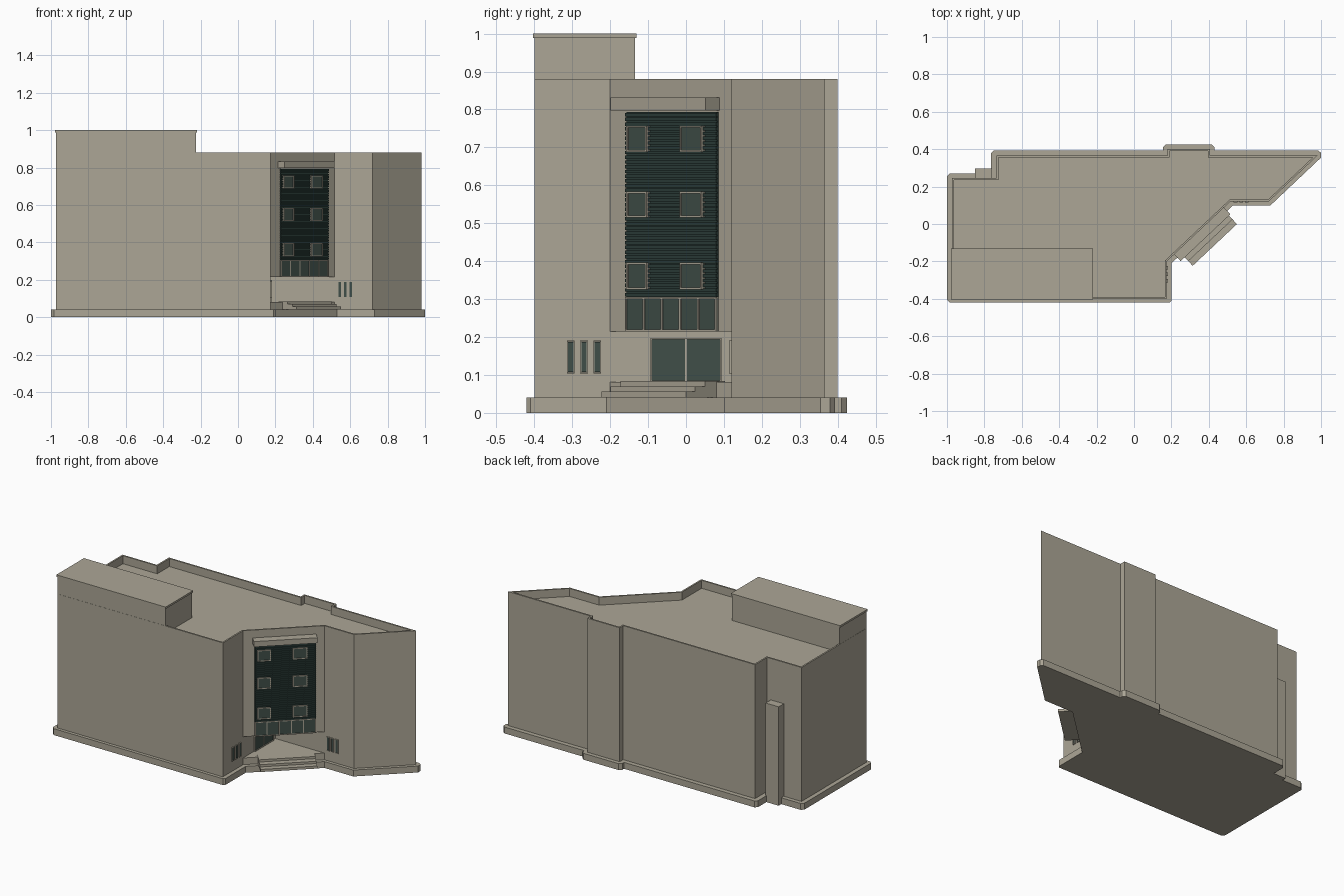
import bpy, bmesh
from mathutils import Vector

if "Cube" in bpy.data.objects:
    bpy.data.objects.remove(bpy.data.objects["Cube"])


def material(name, rgb):
    m = bpy.data.materials.new(name)
    lin = [((c / 255 + 0.055) / 1.055) ** 2.4 for c in rgb]
    m.diffuse_color = (*lin, 1)
    m.use_nodes = True
    m.node_tree.nodes["Principled BSDF"].inputs["Base Color"].default_value = m.diffuse_color
    return m


STONE = material("beige stone", (172, 166, 150))
GLASS = material("green grey glass", (64, 79, 73))
SLAT = material("dark green slats", (44, 62, 58))


def finish(name, bm, mat):
    bmesh.ops.recalc_face_normals(bm, faces=bm.faces)
    mesh = bpy.data.meshes.new(name)
    bm.to_mesh(mesh)
    bm.free()
    mesh.materials.append(mat)
    ob = bpy.data.objects.new(name, mesh)
    bpy.context.collection.objects.link(ob)
    return ob


def add_prism(bm, outline, z0, z1):
    """Extrude a plan outline upwards; returns the top face."""
    low = [bm.verts.new((x, y, z0)) for x, y in outline]
    top = [bm.verts.new((x, y, z1)) for x, y in outline]
    n = len(outline)
    for i in range(n):
        j = (i + 1) % n
        bm.faces.new((low[i], low[j], top[j], top[i]))
    bm.faces.new(low[::-1])
    return bm.faces.new(top)


def prism(name, outline, z0, z1, mat=STONE, parapet=0):
    bm = bmesh.new()
    top = add_prism(bm, outline, z0, z1)
    if parapet:
        bm.normal_update()
        bmesh.ops.inset_individual(bm, faces=[top], thickness=0.01, use_even_offset=True)
        ext = bmesh.ops.extrude_discrete_faces(bm, faces=[top])["faces"]
        bmesh.ops.translate(bm, verts=ext[0].verts[:], vec=(0, 0, -parapet))
    return finish(name, bm, mat)


def rect(x0, x1, y0, y1):
    return [(x0, y0), (x1, y0), (x1, y1), (x0, y1)]


def wall_boxes(name, wall, boxes, mat):
    """Boxes (along0, along1, out0, out1, z0, z1) placed relative to a wall."""
    start, d = Vector(wall[0]), (Vector(wall[1]) - Vector(wall[0])).normalized()
    n = Vector((d.y, -d.x))
    bm = bmesh.new()
    for t0, t1, p0, p1, z0, z1 in boxes:
        add_prism(bm, [start + d * t + n * p for t, p in rect(t0, t1, p0, p1)], z0, z1)
    return finish(name, bm, mat)


def frame(t0, t1, p0, p1, z0, z1, w):
    """Four bars around an opening."""
    return [(t0, t0 + w, p0, p1, z0, z1), (t1 - w, t1, p0, p1, z0, z1),
            (t0 + w, t1 - w, p0, p1, z0, z0 + w), (t0 + w, t1 - w, p0, p1, z1 - w, z1)]


# Main masses
A, B = (0.175, -0.2), (0.515, 0.12)
CORNER = (0.175, 0.12)
back = [(0.72, 0.12), (0.98, 0.365), (0.405, 0.365), (0.405, 0.4), (0.18, 0.4), (0.18, 0.365),
        (-0.735, 0.365), (-0.735, 0.245), (-0.973, 0.245), (-0.973, -0.4), (0.175, -0.4)]
prism("upper_building", [A, B] + back, 0.215, 0.88, parapet=0.05)
prism("ground_floor", [CORNER] + back, 0.03, 0.215)
prism("plinth", [(-1, -0.405), (-0.985, -0.42), (0.19, -0.42), (0.2, -0.41), (0.2, -0.21),
                 (0.53, 0.1), (0.73, 0.1), (1, 0.355), (1, 0.38), (0.985, 0.393),
                 (0.43, 0.393), (0.43, 0.41), (0.415, 0.425), (0.17, 0.425), (0.155, 0.41),
                 (0.155, 0.393), (-0.75, 0.393), (-0.765, 0.378), (-0.765, 0.27),
                 (-0.985, 0.27), (-1, 0.255)], 0, 0.04)
prism("back_pilaster", rect(-0.85, -0.76, 0.24, 0.296), 0, 0.62)

# Rooftop block with thin cap
prism("roof_block", rect(-0.972, -0.225, -0.399, -0.135), 0.825, 0.99)
prism("roof_block_cap", rect(-0.978, -0.22, -0.403, -0.13), 0.988, 1.0)

# Entrance porch and steps
DIAG = (A, B)
prism("porch_floor", [A, B, CORNER], 0.035, 0.082)
wall_boxes("entrance_steps", DIAG,
           [(0.085, 0.41, -0.03, 0.112, 0.04, 0.056),
            (0.085, 0.41, -0.03, 0.078, 0.056, 0.07),
            (0.085, 0.41, -0.03, 0.042, 0.07, 0.084)], STONE)

# Canopy over the louvred bay
wall_boxes("canopy", DIAG, [(0.055, 0.42, -0.01, 0.05, 0.797, 0.831)], STONE)

# Louvre bay
T0, T1 = 0.067, 0.417
wall_boxes("louvre_backing", DIAG, [(T0, T1, -0.005, 0.003, 0.305, 0.793)], SLAT)
PITCH = 0.0125
wall_boxes("louvre_slats", DIAG,
           [(T0, T1, 0.002, 0.010, 0.307 + i * PITCH, 0.316 + i * PITCH) for i in range(39)], SLAT)

# Windows set in the louvres
frames, panes = [], []
for z0, z1 in ((0.325, 0.396), (0.515, 0.584), (0.688, 0.757)):
    for t0, t1 in ((0.08, 0.157), (0.284, 0.368)):
        frames += frame(t0, t1, 0, 0.017, z0, z1, 0.005)
        panes.append((t0 + 0.004, t1 - 0.004, 0, 0.013, z0 + 0.004, z1 - 0.004))
wall_boxes("window_frames", DIAG, frames, STONE)
wall_boxes("window_panes", DIAG, panes, GLASS)

# Strip of five panes under the louvres
wall_boxes("strip_glass", DIAG, [(T0, T1, -0.005, 0.006, 0.216, 0.303)], GLASS)
step = (T1 - T0) / 5
wall_boxes("strip_frame", DIAG, frame(T0, T1, 0, 0.01, 0.215, 0.305, 0.005) +
           [(T0 + i * step - 0.003, T0 + i * step + 0.003, 0, 0.0095, 0.219, 0.301)
            for i in range(1, 5)], STONE)

# Entrance doors on the recessed side wall
SIDE = ((0.175, -0.4), CORNER)
wall_boxes("door_glass", SIDE, [(0.31, 0.49, -0.005, 0.004, 0.083, 0.195)], GLASS)
wall_boxes("door_frame", SIDE, frame(0.307, 0.493, 0, 0.008, 0.082, 0.198, 0.004) +
           [(0.398, 0.402, 0, 0.007, 0.086, 0.194)], STONE)

# Narrow slit windows beside the entrance
FRONT = (CORNER, (0.72, 0.12))
for label, wall, centres in (("side", SIDE, (0.096, 0.131, 0.166)),
                             ("front", FRONT, (0.368, 0.398, 0.428))):
    wall_boxes(label + "_slit_glass", wall,
               [(c - 0.008, c + 0.008, -0.005, 0.004, 0.108, 0.187) for c in centres], GLASS)
    bars = []
    for c in centres:
        bars += frame(c - 0.01, c + 0.01, 0, 0.006, 0.104, 0.191, 0.003)
    wall_boxes(label + "_slit_frames", wall, bars, STONE)
